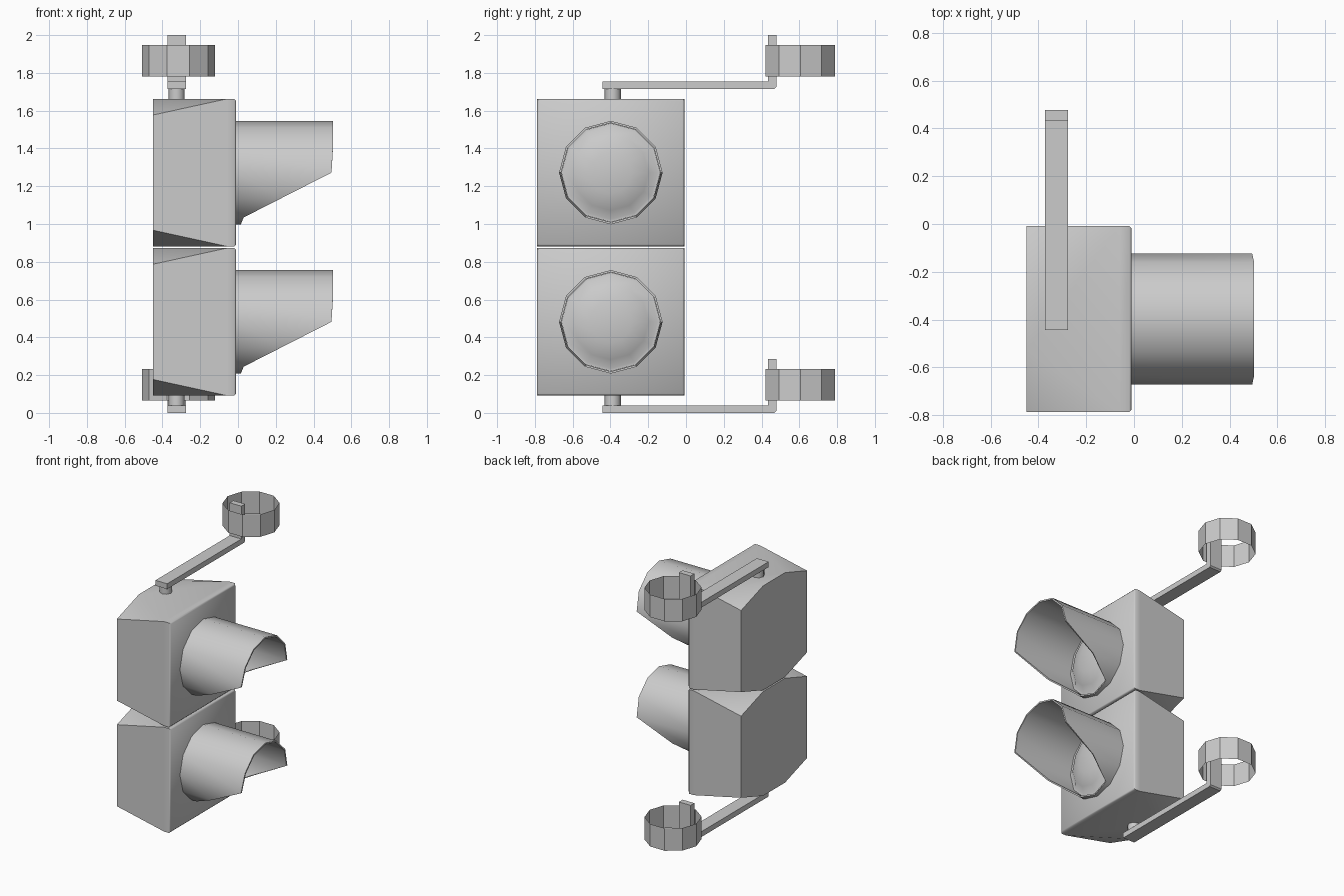
import bpy, bmesh, math

if "Cube" in bpy.data.objects:
    bpy.data.objects.remove(bpy.data.objects["Cube"])

CY = -0.398          # y centre of the lamp housings
H = 0.39             # housing half size


def finish(name, verts, faces, angle=None, recalc=True):
    bm = bmesh.new()
    vs = [bm.verts.new(v) for v in verts]
    for f in faces:
        bm.faces.new([vs[i] for i in f])
    bmesh.ops.remove_doubles(bm, verts=bm.verts, dist=1e-5)
    if recalc:
        bmesh.ops.recalc_face_normals(bm, faces=bm.faces)
    me = bpy.data.meshes.new(name)
    bm.to_mesh(me)
    bm.free()
    ob = bpy.data.objects.new(name, me)
    bpy.context.collection.objects.link(ob)
    if angle:
        bpy.ops.object.select_all(action='DESELECT')
        ob.select_set(True)
        bpy.context.view_layer.objects.active = ob
        bpy.ops.object.shade_smooth_by_angle(angle=math.radians(angle))
    return ob


def bridge(n, a, b):
    return [(a + i, a + (i + 1) % n, b + (i + 1) % n, b + i) for i in range(n)]


def extrude(name, loop_a, loop_b, caps=True, angle=None):
    n = len(loop_a)
    faces = bridge(n, 0, n)
    if caps:
        faces += [tuple(range(n)), tuple(range(n, 2 * n))]
    return finish(name, loop_a + loop_b, faces, angle)


def polygon(n, r, cx, cy, z):
    return [(cx + r * math.cos(2 * math.pi * i / n),
             cy + r * math.sin(2 * math.pi * i / n), z) for i in range(n)]


# housing: square front, rear corners cut off to an octagonal back
def housing(name, zc):
    verts, faces = [], []
    signs = [(1, 1), (-1, 1), (-1, -1), (1, -1)]
    for x, h in ((-0.01, H - 0.01), (-0.02, H), (-0.06, H)):
        verts += [(x, CY + sy * h, zc + sz * h) for sy, sz in signs]
    for k, (sy, sz) in enumerate(signs):
        pair = [(-0.45, CY + sy * H, zc + sz * 0.305),
                (-0.45, CY + sy * 0.13, zc + sz * H)]
        verts += pair if k % 2 == 0 else pair[::-1]
    faces = [(0, 1, 2, 3)] + bridge(4, 0, 4) + bridge(4, 4, 8)
    for k in range(4):
        m = (k + 1) % 4
        faces.append((8 + k, 12 + 2 * k, 13 + 2 * k))
        faces.append((8 + k, 13 + 2 * k, 12 + 2 * m, 8 + m))
    faces.append(tuple(range(12, 20)))
    return finish(name, verts, faces, 50)


# visor: twelve-sided tube with its lower half cut on a slope
def visor(name, zc):
    n, r_out, r_in = 12, 0.274, 0.263
    verts = []
    for r, at_base in ((r_out, True), (r_out, False), (r_in, False), (r_in, True)):
        for i in range(n):
            s = math.sin(2 * math.pi * i / n)
            if s > 0.1:
                tip = 0.503
            elif s > -0.1:
                tip = 0.495
            else:
                tip = max(0.015, 0.495 + s * r_out * 1.96)
            verts.append((-0.012 if at_base else tip,
                          CY + r * math.cos(2 * math.pi * i / n), zc + r * s))
    faces = bridge(n, 0, n) + bridge(n, n, 2 * n) + bridge(n, 2 * n, 3 * n) + bridge(n, 3 * n, 0)
    return finish(name, verts, faces, 40)


# lens: shallow dome with a narrow rim
def lens(name, zc):
    n = 12
    prof = [(0.262, -0.012), (0.262, 0.008), (0.247, 0.008), (0.2, 0.04), (0.11, 0.062), (0, 0.07)]
    verts, faces = [], []
    for r, x in prof:
        verts += [(x, CY + r * math.cos(2 * math.pi * i / n),
                   zc + r * math.sin(2 * math.pi * i / n)) for i in range(n)]
    for k in range(len(prof) - 2):
        faces += bridge(n, k * n, (k + 1) * n)
    verts[-n:] = [(0.07, CY, zc)]
    a, tip = (len(prof) - 2) * n, (len(prof) - 1) * n
    faces += [(a + i, a + (i + 1) % n, tip) for i in range(n)]
    return finish(name, verts, faces, 50)


for label, zc in (("lower", 0.482), ("upper", 1.272)):
    housing(label + "_housing", zc)
    visor(label + "_visor", zc)
    lens(label + "_lens", zc)

# brackets: L-shaped arm, mounting post and open clamp band
arm = [(-0.443, 0), (0.468, 0), (0.478, 0.01), (0.478, 0.285),
       (0.434, 0.285), (0.434, 0.04), (-0.443, 0.04)]
for label, z, p0, p1 in (("lower", 0.0, 0.03, 0.11), ("upper", 1.715, 1.64, 1.73)):
    extrude(label + "_arm", [(-0.373, y, z + h) for y, h in arm],
            [(-0.276, y, z + h) for y, h in arm])
    extrude(label + "_post", polygon(8, 0.043, -0.325, -0.388, p0),
            polygon(8, 0.043, -0.325, -0.388, p1), angle=50)
    extrude(label + "_clamp_band", polygon(10, 0.193, -0.316, 0.605, z + 0.065),
            polygon(10, 0.193, -0.316, 0.605, z + 0.233), caps=False)
